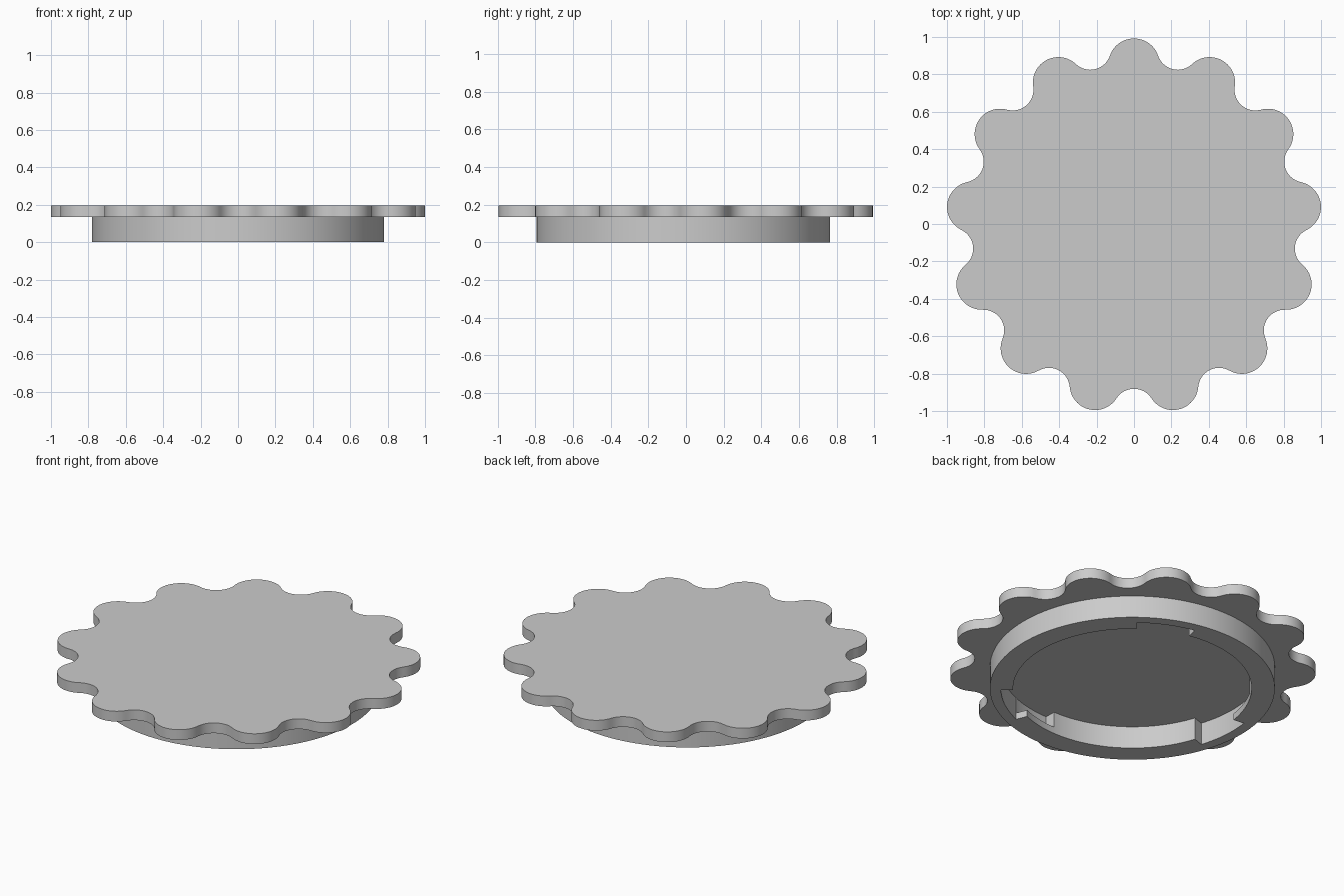
import bpy, bmesh
from math import sin, cos, pi, radians, hypot, atan2

cube = bpy.data.objects.get("Cube")
if cube:
    bpy.data.objects.remove(cube, do_unlink=True)

CY = -0.014                      # shared axis of plate and collar
PLATE_BOTTOM, PLATE_TOP = 0.134, 0.196
LOBES = 13

grey = bpy.data.materials.new("light grey")
grey.use_nodes = True
grey.diffuse_color = (0.6, 0.6, 0.6, 1)
grey.node_tree.nodes["Principled BSDF"].inputs["Base Color"].default_value = (0.6, 0.6, 0.6, 1)


def arc(radius, start, end, steps, cx=0, cy=0):
    """Points on an arc, both ends included, angles in radians."""
    return [(cx + radius * cos(start + (end - start) * i / steps),
             cy + radius * sin(start + (end - start) * i / steps))
            for i in range(steps + 1)]


def prisms(name, outlines, z0, z1):
    """Extrude counter-clockwise outlines between two heights into one object."""
    bm = bmesh.new()
    for outline in outlines:
        low = [bm.verts.new((x, y + CY, z0)) for x, y in outline]
        high = [bm.verts.new((x, y + CY, z1)) for x, y in outline]
        bm.faces.new(low[::-1])
        bm.faces.new(high)
        for i in range(len(low)):
            j = (i + 1) % len(low)
            bm.faces.new((low[i], low[j], high[j], high[i]))
    mesh = bpy.data.meshes.new(name)
    bm.to_mesh(mesh)
    bm.free()
    mesh.materials.append(grey)
    obj = bpy.data.objects.new(name, mesh)
    bpy.context.collection.objects.link(obj)
    return obj


def select(obj):
    bpy.ops.object.select_all(action='DESELECT')
    obj.select_set(True)
    bpy.context.view_layer.objects.active = obj


def cut(target, cutter):
    """Subtract the cutter and discard it."""
    mod = target.modifiers.new("cut", 'BOOLEAN')
    mod.operation = 'DIFFERENCE'
    mod.solver = 'EXACT'
    mod.object = cutter
    select(target)
    bpy.ops.object.modifier_apply(modifier=mod.name)
    bpy.data.objects.remove(cutter, do_unlink=True)


def sectors(start, end, inner, outer):
    """Three ring sectors spaced evenly, angles in degrees."""
    shapes = []
    for k in range(3):
        a, b = radians(start + 120 * k), radians(end + 120 * k)
        shapes.append(arc(outer, a, b, 14) + arc(inner, b, a, 14))
    return shapes


# Scalloped grip plate: round lobes joined by tangent hollows
lobe_dist, lobe_r = 0.87, 0.136
hollow_dist, hollow_r = 0.978, 0.111
half = pi / LOBES
dx = hollow_dist * cos(half) - lobe_dist
dy = hollow_dist * sin(half)
tangent = atan2(dy, dx)          # direction from lobe centre to hollow centre
outline = []
for k in range(LOBES):
    a = pi / 2 + 2 * half * k
    outline += arc(lobe_r, a - tangent, a + tangent, 24,
                   lobe_dist * cos(a), lobe_dist * sin(a))
    h = a + half
    sweep = pi - (tangent - half)
    hollow = arc(hollow_r, h + 2 * pi - sweep, h + sweep, 16,
                 hollow_dist * cos(h), hollow_dist * sin(h))
    outline += hollow[1:-1]
plate = prisms("scalloped_plate", [outline], PLATE_BOTTOM, PLATE_TOP)

# Collar under the plate, bored out
collar = prisms("bayonet_collar", [arc(0.78, 0, 2 * pi, 128)[:-1]], 0, PLATE_BOTTOM + 0.01)
cut(collar, prisms("bore", [arc(0.653, 0, 2 * pi, 128)[:-1]], -0.1, 0.3))

# Entry notches, then locking grooves hidden behind a thin lip
cut(collar, prisms("entry_notches", sectors(52, 78.4, 0.5, 0.72), -0.1, 0.3))
cut(collar, prisms("locking_grooves", sectors(31, 56, 0.5, 0.7199), 0.04, 0.3))

for obj in (plate, collar):
    select(obj)
    bpy.ops.object.shade_smooth_by_angle(angle=radians(30))
